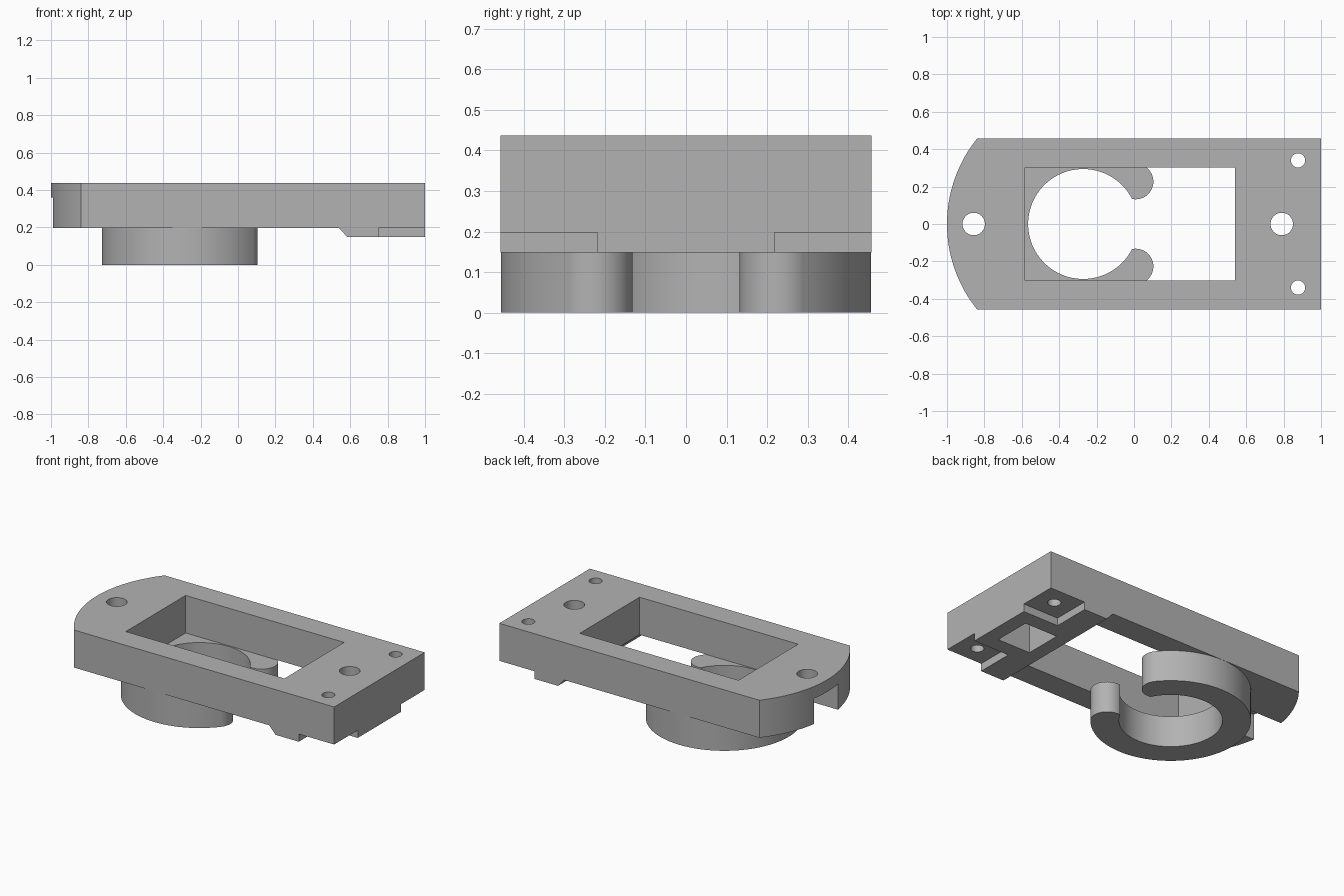
import bpy, bmesh
from math import sin, cos, pi, asin
from mathutils import Vector

if "Cube" in bpy.data.objects:
    bpy.data.objects.remove(bpy.data.objects["Cube"])

BOTTOM, TOP, INNER = 0.197, 0.437, 0.3   # plate underside, plate top, overlap height
HALF = 0.457                             # half width of the plate
CX = -0.272                              # centre of the ring and the rounded end

grey = bpy.data.materials.new("plain grey")
grey.use_nodes = True
grey.diffuse_color = (0.45, 0.45, 0.45, 1)
grey.node_tree.nodes["Principled BSDF"].inputs["Base Color"].default_value = (0.45, 0.45, 0.45, 1)


def prism(name, points, direction):
    """Extrude a closed outline along a direction."""
    bm = bmesh.new()
    face = bm.faces.new([bm.verts.new(p) for p in points])
    new = bmesh.ops.extrude_face_region(bm, geom=[face])["geom"]
    bmesh.ops.translate(bm, vec=Vector(direction),
                        verts=[v for v in new if isinstance(v, bmesh.types.BMVert)])
    bmesh.ops.recalc_face_normals(bm, faces=bm.faces)
    mesh = bpy.data.meshes.new(name)
    bm.to_mesh(mesh)
    bm.free()
    mesh.materials.append(grey)
    obj = bpy.data.objects.new(name, mesh)
    bpy.context.collection.objects.link(obj)
    return obj


def upright(name, outline, z0, z1):
    return prism(name, [(x, y, z0) for x, y in outline], (0, 0, z1 - z0))


def box(name, x0, x1, y0, y1, z0, z1):
    return upright(name, [(x0, y0), (x1, y0), (x1, y1), (x0, y1)], z0, z1)


def arc(x, y, r, a0, a1, n):
    return [(x + r * cos(a0 + (a1 - a0) * i / n), y + r * sin(a0 + (a1 - a0) * i / n))
            for i in range(n + 1)]


def cylinder(name, x, y, r, z0, z1, n=48):
    return upright(name, arc(x, y, r, 0, 2 * pi, n)[:-1], z0, z1)


def combine(target, tool, operation):
    mod = target.modifiers.new(operation, "BOOLEAN")
    mod.operation, mod.solver, mod.object = operation, "EXACT", tool
    bpy.context.view_layer.objects.active = target
    bpy.ops.object.modifier_apply(modifier=mod.name)
    bpy.data.objects.remove(tool)


# Plate with one rounded end
radius = 1 + CX
half_angle = asin(HALF / radius)
outline = [(1, -HALF), (1, HALF)] + arc(CX, 0, radius, pi - half_angle, pi + half_angle, 32)
body = upright("mounting_plate", outline, BOTTOM, TOP)

# Foot under the square end: chamfered bar and central tongue
bar = [(0.54, BOTTOM), (0.585, 0.148), (0.75, 0.148), (0.75, INNER), (0.54, INNER)]
combine(body, prism("foot_bar", [(x, -HALF, z) for x, z in bar], (0, 2 * HALF, 0)), "UNION")
combine(body, box("foot_tongue", 0.65, 1, -0.218, 0.218, 0.148, INNER), "UNION")

# Open clip ring with rounded tips
opening = 0.68
tip_r, mid_r = 0.095, 0.361
ring = arc(CX, 0, 0.456, opening, 2 * pi - opening, 80) + arc(CX, 0, 0.27, 2 * pi - opening, opening, 60)
clip = upright("clip_ring", ring, 0, INNER)
for side in (-1, 1):
    combine(clip, cylinder("clip_tip", CX + mid_r * cos(opening), side * mid_r * sin(opening),
                           tip_r, 0, INNER), "UNION")
combine(clip, cylinder("clip_bore", CX, 0, 0.294, -0.1, 0.6, 96), "DIFFERENCE")
combine(body, clip, "UNION")

# Window, nut pockets and screw holes
cutters = [box("window", -0.582, 0.54, -0.302, 0.302, BOTTOM, 0.6),
           box("end_pocket", -1.1, -0.74, -0.12, 0.12, BOTTOM, 0.36),
           box("foot_pocket", 0.675, 0.905, -0.12, 0.12, 0.1, 0.36)]
cutters += [cylinder("large_hole", x, 0, 0.06, 0.25, 0.6) for x in (-0.857, 0.79)]
cutters += [cylinder("small_hole", 0.877, y, 0.038, 0.1, 0.6, 32) for y in (-0.34, 0.34)]
for cutter in cutters:
    combine(body, cutter, "DIFFERENCE")

# Smooth curved walls, crisp edges
for obj in bpy.context.selected_objects:
    obj.select_set(False)
body.select_set(True)
bpy.context.view_layer.objects.active = body
bpy.ops.object.shade_smooth_by_angle(angle=0.5)
